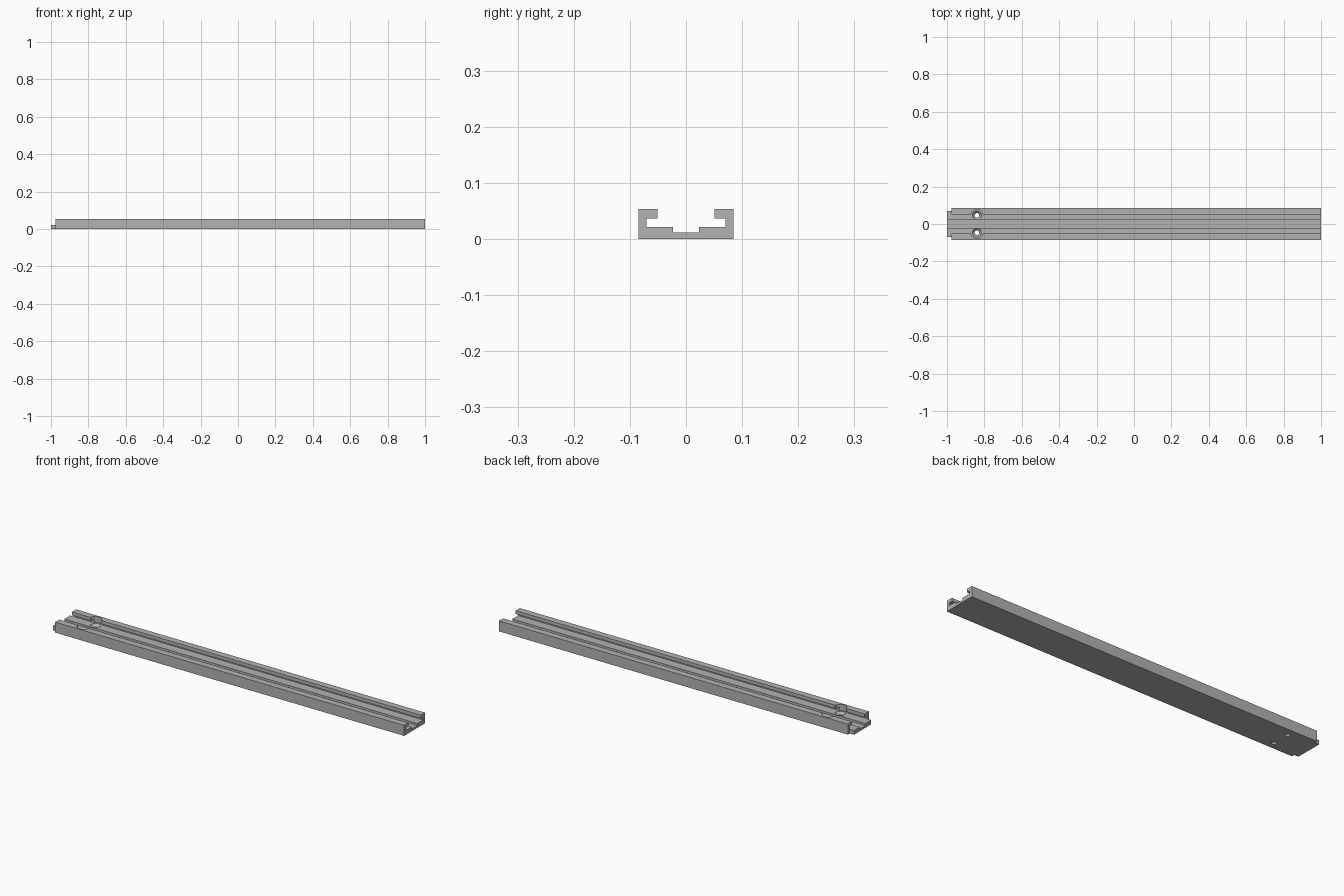
import bpy, bmesh
from mathutils import Matrix

cube = bpy.data.objects.get("Cube")
if cube:
    bpy.data.objects.remove(cube, do_unlink=True)

grey = bpy.data.materials.new("plain grey")
grey.use_nodes = True
COLOUR = (0.45, 0.45, 0.45, 1)
grey.diffuse_color = COLOUR
grey.node_tree.nodes["Principled BSDF"].inputs["Base Color"].default_value = COLOUR

WIDTH, HEIGHT = 0.085, 0.054       # half width and full height
WALL, LIP, GROOVE = 0.07, 0.051, 0.023
FLOOR, GROOVE_Z, LIP_Z = 0.022, 0.012, 0.037
SHOULDER = -0.976                  # where the end tongue begins
HOLE_X, HOLE_Y = -0.84, 0.046


def add_object(name, bm):
    bmesh.ops.recalc_face_normals(bm, faces=bm.faces)
    mesh = bpy.data.meshes.new(name)
    bm.to_mesh(mesh)
    bm.free()
    mesh.materials.append(grey)
    obj = bpy.data.objects.new(name, mesh)
    bpy.context.collection.objects.link(obj)
    return obj


def extrude_profile(name, half, x0, x1):
    """Mirror a half section (y, z) across y = 0 and extrude it along x."""
    outline = half + [(-y, z) for y, z in reversed(half)]
    bm = bmesh.new()
    face = bm.faces.new([bm.verts.new((x0, y, z)) for y, z in outline])
    grown = bmesh.ops.extrude_face_region(bm, geom=[face])["geom"]
    moved = [v for v in grown if isinstance(v, bmesh.types.BMVert)]
    bmesh.ops.translate(bm, verts=moved, vec=(x1 - x0, 0, 0))
    return add_object(name, bm)


def box(name, x0, x1, y0, y1, z0, z1):
    bm = bmesh.new()
    bmesh.ops.create_cube(bm, size=1)
    bmesh.ops.scale(bm, verts=bm.verts, vec=(x1 - x0, y1 - y0, z1 - z0))
    bmesh.ops.translate(bm, verts=bm.verts,
                        vec=((x0 + x1) / 2, (y0 + y1) / 2, (z0 + z1) / 2))
    return add_object(name, bm)


def cone(name, y, r0, r1, z0, z1):
    bm = bmesh.new()
    bmesh.ops.create_cone(bm, cap_ends=True, segments=40, radius1=r0, radius2=r1,
                          depth=z1 - z0,
                          matrix=Matrix.Translation((HOLE_X, y, (z0 + z1) / 2)))
    return add_object(name, bm)


def cut(target, cutter):
    cutter.hide_render = True
    mod = target.modifiers.new("cut", "BOOLEAN")
    mod.operation = "DIFFERENCE"
    mod.solver = "EXACT"
    mod.object = cutter
    bpy.context.view_layer.objects.active = target
    bpy.ops.object.modifier_apply(modifier=mod.name)
    bpy.data.objects.remove(cutter, do_unlink=True)


# Slotted rail with overhanging lips and a shallow centre groove
rail = extrude_profile("slotted_rail", [
    (WIDTH, 0), (WIDTH, HEIGHT), (LIP, HEIGHT), (LIP, LIP_Z), (WALL, LIP_Z),
    (WALL, FLOOR), (GROOVE, FLOOR), (GROOVE, GROOVE_Z)], -1, 1)

# End tongue: lips and side walls removed
cut(rail, box("tongue_top_cutter", -1.1, SHOULDER, -0.2, 0.2, FLOOR, 0.2))
for side in (-1, 1):
    y0, y1 = sorted((side * WALL, side * 0.2))
    cut(rail, box("tongue_side_cutter", -1.1, SHOULDER, y0, y1, -0.1, 0.2))

# Screw holes: access bore through each lip, countersink and through hole
for side in (-1, 1):
    y = side * HOLE_Y
    cut(rail, cone("access_cutter", y, 0.032, 0.032, FLOOR, 0.1))
    cut(rail, cone("countersink_cutter", y, 0.012, 0.026, 0.01, 0.024))
    cut(rail, cone("hole_cutter", y, 0.012, 0.012, -0.05, 0.05))

bpy.ops.object.select_all(action="DESELECT")
rail.select_set(True)
bpy.context.view_layer.objects.active = rail
bpy.ops.object.shade_smooth_by_angle()
